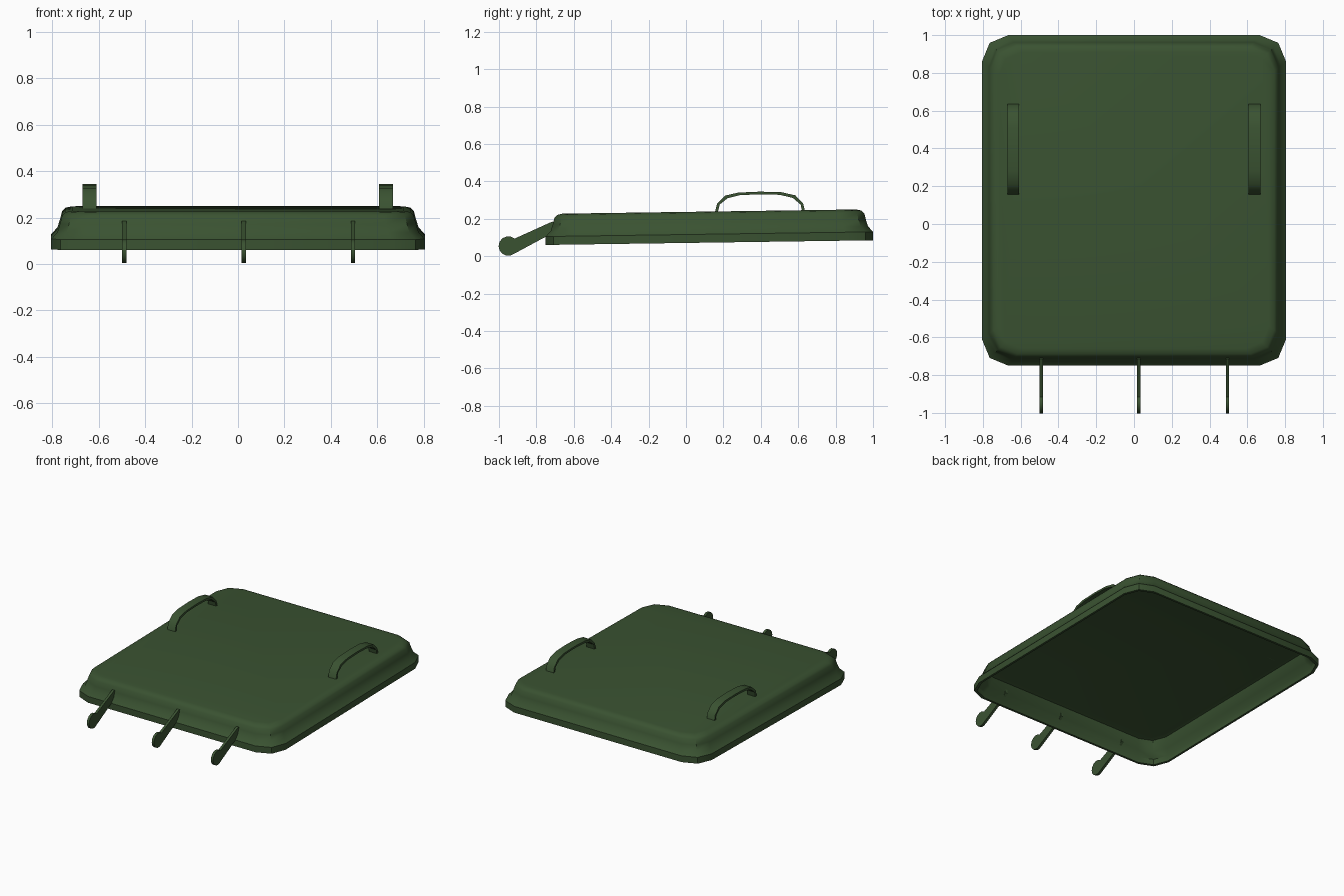
import bpy, bmesh, math

if "Cube" in bpy.data.objects:
    bpy.data.objects.remove(bpy.data.objects["Cube"])

green = bpy.data.materials.new("dark green")
green.diffuse_color = (0.042, 0.085, 0.031, 1)
green.use_nodes = True
green.node_tree.nodes["Principled BSDF"].inputs["Base Color"].default_value = green.diffuse_color


def make_object(name, bm, angle=35):
    bmesh.ops.recalc_face_normals(bm, faces=bm.faces[:])
    me = bpy.data.meshes.new(name)
    bm.to_mesh(me)
    bm.free()
    me.materials.append(green)
    ob = bpy.data.objects.new(name, me)
    bpy.context.collection.objects.link(ob)
    bpy.ops.object.select_all(action='DESELECT')
    ob.select_set(True)
    bpy.context.view_layer.objects.active = ob
    bpy.ops.object.shade_smooth_by_angle(angle=math.radians(angle))
    return ob


def extrude_profile(name, pts, x, width, angle=35):
    """Side outline (y, z) given thickness along x."""
    bm = bmesh.new()
    face = bm.faces.new([bm.verts.new((x - width / 2, y, z)) for y, z in pts])
    new = bmesh.ops.extrude_face_region(bm, geom=[face])["geom"]
    bmesh.ops.translate(bm, vec=(width, 0, 0),
                        verts=[v for v in new if isinstance(v, bmesh.types.BMVert)])
    return make_object(name, bm, angle)


# Lid shell: stacked rounded rectangles, outside going up then inside going down
def ring(bm, inset, height):
    hx, hy, cy = 0.805 - inset, 0.875 - inset, 0.125
    r = 0.14 - inset * 0.2
    verts = []
    for k, (sx, sy) in enumerate([(1, 1), (-1, 1), (-1, -1), (1, -1)]):
        for j in range(3):
            a = math.radians(90 * k + 45 * j)
            x = sx * (hx - r) + r * math.cos(a)
            y = cy + sy * (hy - r) + r * math.sin(a)
            # slight tilt: higher away from the hinges
            verts.append(bm.verts.new((x, y, 0.06 + height + (y + 0.75) * 0.0143)))
    return verts


outer = [(0, 0), (0, 0.045), (0.027, 0.075), (0.038, 0.11), (0.047, 0.145),
         (0.062, 0.16), (0.09, 0.166)]
inner = [(0.015, 0), (0.015, 0.04), (0.042, 0.075), (0.062, 0.145), (0.085, 0.152)]
bm = bmesh.new()
out_rings = [ring(bm, *p) for p in outer]
in_rings = [ring(bm, *p) for p in inner]
for rings in (out_rings, in_rings, [out_rings[0], in_rings[0]]):
    for a, b in zip(rings, rings[1:]):
        for i in range(12):
            j = (i + 1) % 12
            bm.faces.new((a[i], a[j], b[j], b[i]))
bm.faces.new(out_rings[-1])
bm.faces.new(in_rings[-1])
make_object("lid_shell", bm, 40)

# Two strap handles on top
path = [(0.155, 0.235), (0.166, 0.28), (0.21, 0.324), (0.28, 0.34), (0.395, 0.345),
        (0.51, 0.342), (0.585, 0.325), (0.627, 0.28), (0.637, 0.235)]
cy, t = 0.396, 0.014
inside = [(y + (t if y < cy else -t) * min(1, abs(y - cy) / 0.2), z - (t if 0.17 < y < 0.62 else t * 0.3))
          for y, z in path]
for side, x in (("left", -0.64), ("right", 0.638)):
    extrude_profile(side + "_handle", path + inside[::-1], x, 0.062)

# Three hinge arms with round ends
c, r = (-0.95, 0.054), 0.052
arc = [(c[0] + r * math.cos(math.radians(a)), c[1] + r * math.sin(math.radians(a)))
       for a in range(50, 336, 26)]
arm = [(-0.92, 0.097), *arc, (-0.72, 0.12), (-0.70, 0.14), (-0.70, 0.178), (-0.715, 0.185)]
arm = arm[1:]
for i, x in enumerate((-0.49, 0.025, 0.495)):
    extrude_profile("hinge_arm_%d" % (i + 1), arm, x, 0.018)
